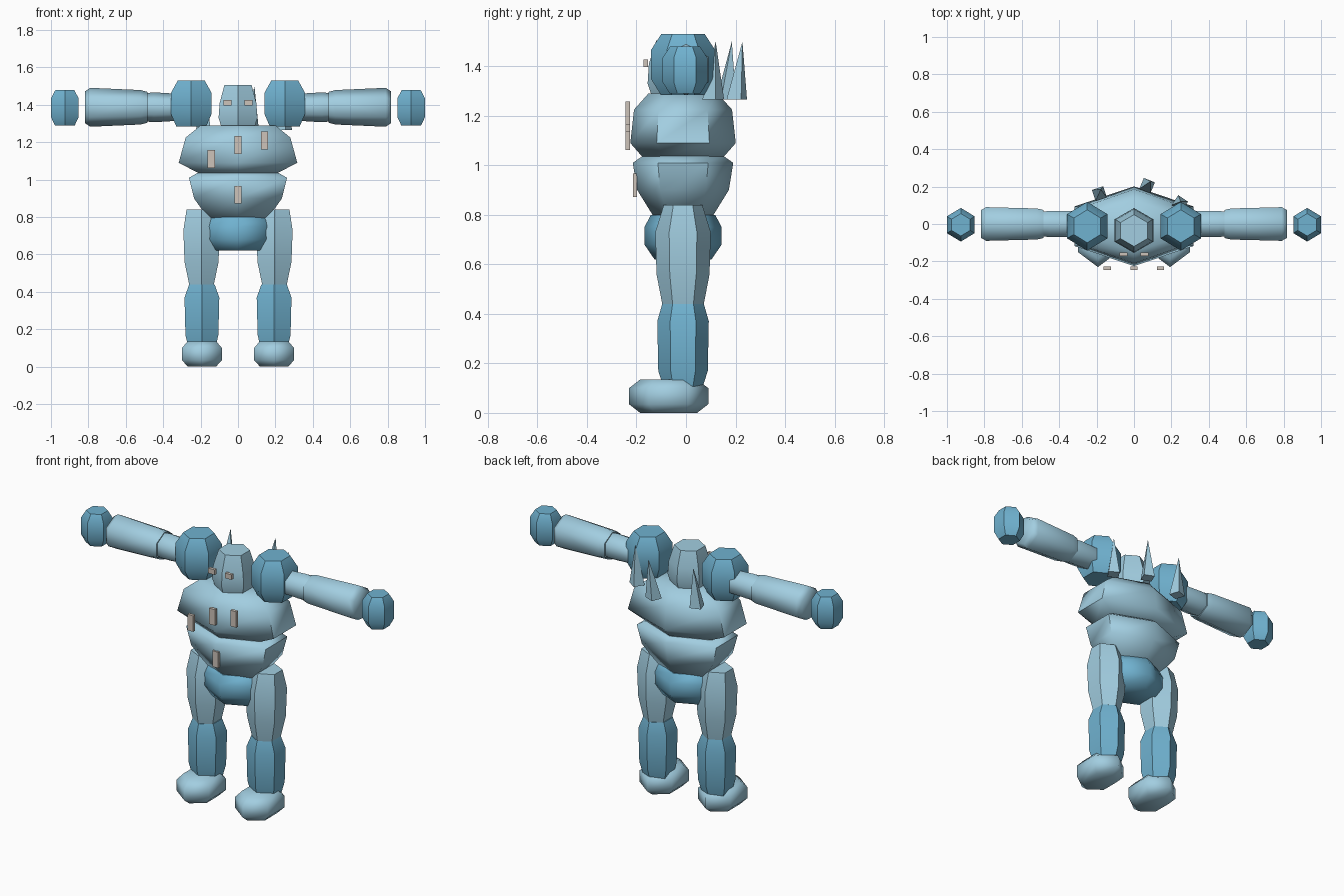
import bpy, bmesh, math
from mathutils import Vector

cube = bpy.data.objects.get("Cube")
if cube:
    bpy.data.objects.remove(cube, do_unlink=True)


def material(name, srgb):
    m = bpy.data.materials.new(name)
    m.use_nodes = True
    col = [((c / 255 + 0.055) / 1.055) ** 2.4 for c in srgb] + [1]
    m.diffuse_color = col
    m.node_tree.nodes["Principled BSDF"].inputs["Base Color"].default_value = col
    return m


ICE = material("pale ice blue", (162, 206, 225))
DEEP = material("deep ice blue", (112, 178, 208))
STONE = material("warm grey", (206, 196, 186))


def finish(name, bm, mat, angle):
    bmesh.ops.recalc_face_normals(bm, faces=bm.faces)
    mesh = bpy.data.meshes.new(name)
    bm.to_mesh(mesh)
    bm.free()
    mesh.materials.append(mat)
    ob = bpy.data.objects.new(name, mesh)
    bpy.context.collection.objects.link(ob)
    bpy.ops.object.select_all(action="DESELECT")
    ob.select_set(True)
    bpy.context.view_layer.objects.active = ob
    if angle:
        bpy.ops.object.shade_smooth_by_angle(angle=math.radians(angle))
    return ob


def hex_loft(name, mat, rings, center=(0, 0, 0), along_x=0, angle=35):
    """Six-sided loft through rings of (position, half width, half depth)."""
    bm = bmesh.new()
    loops = []
    for t, w, d in rings:
        loop = []
        for k in range(6):
            a = math.radians(90 + 60 * k)
            u, v = math.cos(a) * w / math.cos(math.pi / 6), math.sin(a) * d
            p = Vector((along_x * t, u, v)) if along_x else Vector((u, v, t))
            loop.append(bm.verts.new(p + Vector(center)))
        loops.append(loop)
    for a, b in zip(loops, loops[1:]):
        for k in range(6):
            j = (k + 1) % 6
            bm.faces.new((a[k], a[j], b[j], b[k]))
    bm.faces.new(loops[0])
    bm.faces.new(loops[-1])
    return finish(name, bm, mat, angle)


def plate(name, x, y, z, w, h):
    bm = bmesh.new()
    bmesh.ops.create_cube(bm, size=1)
    bmesh.ops.scale(bm, vec=(w, 0.018, h), verts=bm.verts)
    bmesh.ops.translate(bm, vec=(x, y, z), verts=bm.verts)
    finish(name, bm, STONE, 0)


def spike(name, base, tip, turn, r=0.045):
    bm = bmesh.new()
    ring = []
    for k in range(4):
        a = turn + k * math.pi / 2
        ring.append(bm.verts.new(Vector(base) + Vector((math.cos(a) * r, math.sin(a) * r, 0))))
    top = bm.verts.new(tip)
    for k in range(4):
        bm.faces.new((ring[k], ring[(k + 1) % 4], top))
    bm.faces.new(ring)
    finish(name, bm, ICE, 0)


# Trunk
hex_loft("chest", ICE, [(1.035, .21, .165), (1.09, .317, .213), (1.225, .28, .198),
                        (1.29, .2, .14)], (0, -.012, 0), angle=62)
hex_loft("belly", ICE, [(.795, .16, .12), (.9, .235, .185), (1.01, .262, .203),
                        (1.04, .21, .16)], (0, -.012, 0), angle=62)
hex_loft("hips", DEEP, [(.62, .13, .115), (.68, .167, .156), (.75, .167, .156),
                        (.8, .14, .13)], (0, -.012, 0), angle=62)
hex_loft("head", ICE, [(1.27, .085, .1), (1.33, .104, .12), (1.41, .098, .115),
                       (1.505, .073, .085)], (0, -.035, 0))

# Limbs, mirrored
for side, s in (("left", 1), ("right", -1)):
    hex_loft(side + "_shoulder", DEEP, [(1.285, .08, .09), (1.35, .108, .13), (1.465, .108, .13),
                                        (1.53, .072, .088)], (s * .25, -.012, 0))
    hex_loft(side + "_upper_arm", ICE, [(.28, .06, .066), (.32, .068, .072), (.45, .07, .08),
                                        (.487, .066, .076)], (0, 0, 1.387), s, 62)
    hex_loft(side + "_forearm", ICE, [(.483, .075, .082), (.52, .083, .092), (.79, .09, .104),
                                      (.818, .074, .085)], (0, 0, 1.387), s, 62)
    hex_loft(side + "_hand", DEEP, [(1.29, .053, .062), (1.335, .074, .09), (1.435, .074, .09),
                                    (1.48, .05, .06)], (s * .926, -.004, 0))
    hex_loft(side + "_thigh", ICE, [(.44, .066, .084), (.56, .091, .107), (.73, .097, .112),
                                    (.84, .08, .078)], (s * .195, -.012, 0))
    hex_loft(side + "_shin", DEEP, [(.09, .07, .075), (.17, .088, .1), (.37, .093, .104),
                                    (.44, .068, .084)], (s * .193, -.012, 0))
    hex_loft(side + "_foot", ICE, [(0, .075, .115), (.035, .107, .16), (.1, .107, .16),
                                   (.135, .077, .115)], (s * .193, -.07, 0), angle=65)
    plate(side + "_eye", s * .055, -.162, 1.412, .043, .03)

# Front plates
for name, x, y, z in (("chest_plate_middle", 0, -.236, 1.185), ("chest_plate_right", -.143, -.236, 1.11),
                      ("chest_plate_left", .141, -.236, 1.21), ("belly_plate", 0, -.206, .92)):
    plate(name, x, y, z, .038, .095)

# Back spikes
spike("back_spike_middle", (.07, .205, 1.265), (.088, .228, 1.5), .4)
spike("back_spike_right", (-.185, .162, 1.265), (-.178, .185, 1.5), 1.1)
spike("back_spike_left", (.245, .11, 1.265), (.25, .12, 1.5), .2)
